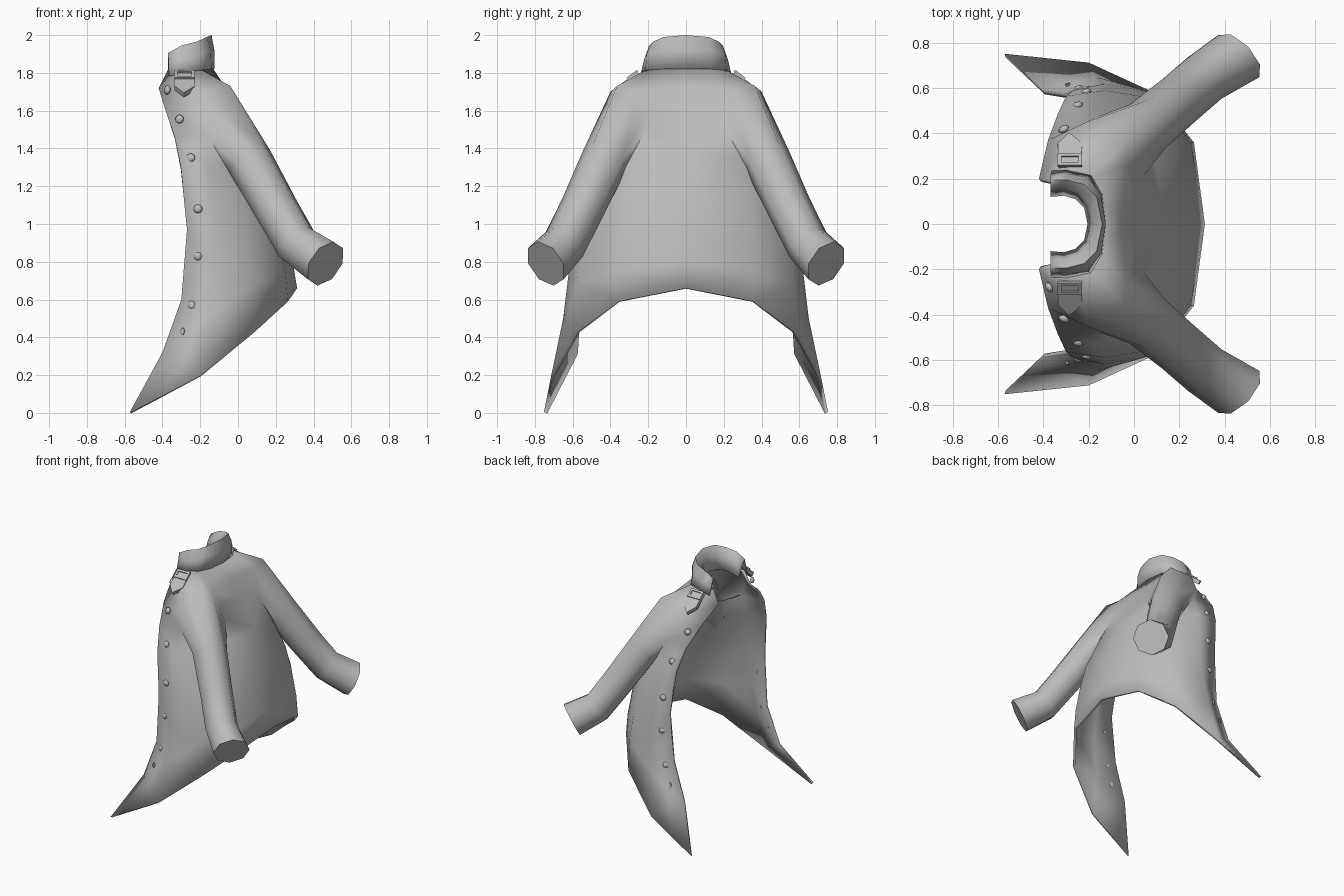
import bpy, bmesh, math
from mathutils import Vector

if "Cube" in bpy.data.objects:
    bpy.data.objects.remove(bpy.data.objects["Cube"])

cloth = bpy.data.materials.new("grey_cloth")
cloth.diffuse_color = (0.5, 0.5, 0.5, 1)
cloth.use_nodes = True
cloth.node_tree.nodes["Principled BSDF"].inputs["Base Color"].default_value = cloth.diffuse_color


def finish(name, bm, thick=0, angle=50, recalc=True, mirror=True):
    """Store the half mesh, mirror it across the coat and thicken it inwards."""
    if recalc:
        bmesh.ops.recalc_face_normals(bm, faces=bm.faces)
    me = bpy.data.meshes.new(name)
    bm.to_mesh(me)
    bm.free()
    ob = bpy.data.objects.new(name, me)
    bpy.context.collection.objects.link(ob)
    me.materials.append(cloth)
    if mirror:
        m = ob.modifiers.new("mirror", 'MIRROR')
        m.use_axis = (False, True, False)
        m.merge_threshold = 0.002
    if thick:
        s = ob.modifiers.new("thickness", 'SOLIDIFY')
        s.thickness, s.offset = thick, -1
    bpy.context.view_layer.objects.active = ob
    ob.select_set(True)
    bpy.ops.object.shade_smooth_by_angle(angle=math.radians(angle))
    ob.select_set(False)
    return ob


def sheet(bm, rows, skip=()):
    """Skin a grid of points, from the centre back round to the front edge."""
    grid = [[bm.verts.new(p) for p in r] for r in rows]
    for k, (a, b) in enumerate(zip(grid, grid[1:])):
        for i in range(len(a) - 1):
            if (k, i) not in skip:
                bm.faces.new((a[i], a[i + 1], b[i + 1], b[i]))
    return grid


def face_out(bm):
    """Turn all faces so the centre back points backwards."""
    bmesh.ops.recalc_face_normals(bm, faces=bm.faces)
    bm.faces.ensure_lookup_table()
    if bm.faces[0].normal.x < 0:
        bmesh.ops.reverse_faces(bm, faces=bm.faces)


# coat body from hem to neckline, with an armhole left open at the shoulder
bm = bmesh.new()
g = sheet(bm, [
    [(.313, 0, .66), (.265, .36, .59), (.09, .58, .43), (-.20, .713, .20), (-.572, .752, .005)],
    [(.29, 0, .80), (.25, .36, .75), (.08, .58, .68), (-.17, .65, .50), (-.40, .59, .32)],
    [(.25, 0, 1.0), (.215, .35, .95), (.06, .56, .87), (-.13, .62, .75), (-.30, .575, .60)],
    [(.21, 0, 1.15), (.18, .33, 1.12), (.04, .49, 1.08), (-.13, .59, 1.03), (-.27, .59, .97)],
    [(.14, 0, 1.37), (.10, .26, 1.36), (-.01, .40, 1.32), (-.16, .53, 1.31), (-.30, .565, 1.29)],
    [(.08, 0, 1.49), (.04, .21, 1.50), (-.05, .36, 1.43), (-.16, .475, 1.47), (-.335, .49, 1.46)],
    [(.02, 0, 1.59), (.00, .21, 1.60), (-.09, .33, 1.56), (-.21, .45, 1.58), (-.38, .37, 1.59)],
    [(-.06, 0, 1.715), (-.035, .26, 1.70), (-.04, .365, 1.73), (-.21, .40, 1.70), (-.42, .20, 1.72)],
    [(-.14, 0, 1.835), (-.16, .12, 1.835), (-.2, .205, 1.82), (-.29, .225, 1.81), (-.37, .19, 1.82)],
], skip={(5, 1), (5, 2), (6, 1), (6, 2)})

# sleeve: grown from the armhole through rings of (centre, direction, radius)
SIDES = 8
loops = [[g[7][2], g[7][1], g[6][1], g[5][1], g[5][2], g[5][3], g[6][3], g[7][3]]]
bm.verts.remove(g[6][2])
for c, d, r in [((.06, .432, 1.335), (.44, .38, -.78), .125),
                ((.2, .548, 1.085), (.45, .38, -.78), .118),
                ((.312, .645, .892), (.6, .5, -.62), .118),
                ((.463, .742, .79), (.64, .62, -.45), .13)]:
    c, d = Vector(c), Vector(d).normalized()
    u = (Vector((0, 0, 1)) - d * d.z).normalized()
    w = d.cross(u)
    loops.append([bm.verts.new(c + r * (math.cos(t) * u + math.sin(t) * w))
                  for t in (math.tau * i / SIDES for i in range(SIDES))])
for a, b in zip(loops, loops[1:]):
    for i in range(SIDES):
        j = (i + 1) % SIDES
        bm.faces.new((a[i], a[j], b[j], b[i]))
bm.faces.new(loops[-1])
face_out(bm)
finish("coat_body_and_sleeves", bm, 0.02, angle=62, recalc=False)

# standing collar with a thick inner side
bm = bmesh.new()
sheet(bm, [
    [(-.125, 0, 1.82), (-.14, .13, 1.82), (-.19, .215, 1.815), (-.3, .24, 1.795), (-.365, .235, 1.785)],
    [(-.125, 0, 1.92), (-.145, .13, 1.92), (-.205, .208, 1.90), (-.3, .222, 1.87), (-.368, .215, 1.84)],
    [(-.14, 0, 2.0), (-.165, .12, 1.99), (-.22, .175, 1.965), (-.3, .195, 1.945), (-.37, .195, 1.905)],
    [(-.18, 0, 1.96), (-.2, .09, 1.95), (-.245, .14, 1.93), (-.31, .16, 1.90), (-.37, .16, 1.87)],
    [(-.205, 0, 1.84), (-.22, .07, 1.83), (-.26, .11, 1.82), (-.31, .125, 1.80), (-.37, .12, 1.79)],
])
face_out(bm)
finish("collar", bm, 0.008, recalc=False)


def add_button(bm, p, out):
    """Flat domed button at p, facing out."""
    rot = Vector(out).to_track_quat('Z', 'Y')
    for v in bmesh.ops.create_uvsphere(bm, u_segments=8, v_segments=5, radius=.025)["verts"]:
        v.co = rot @ Vector((v.co.x, v.co.y, v.co.z * .6)) + Vector(p)


# buttons down both front edges, and a single one at the throat
bm = bmesh.new()
for p, out in [((-.31, .42, 1.555), (-.45, .85, .25)), ((-.25, .525, 1.35), (-.3, .93, .2)),
               ((-.212, .583, 1.08), (-.25, .96, .05)), ((-.212, .595, .83), (-.3, .95, .05)),
               ((-.245, .597, .57), (-.4, .9, .1))]:
    add_button(bm, p, out)
finish("buttons", bm)
bm = bmesh.new()
add_button(bm, (-.375, -.28, 1.71), (-.85, -.5, .1))
finish("throat_button", bm, mirror=False)

# buttonhole near the tail, showing on both sides of the cloth
bm = bmesh.new()
bmesh.ops.create_cone(bm, cap_ends=True, segments=8, radius1=.02, radius2=.02, depth=.03)
rot = Vector((-.3, .95, .1)).to_track_quat('Z', 'Y')
for v in bm.verts:
    v.co = rot @ Vector((v.co.x * .5, v.co.y, v.co.z)) + Vector((-.29, .607, .43))
finish("buttonhole", bm)

# shoulder strap: pointed tab with a square buckle, laid on the shoulder slope
side = Vector((1, 0, 0))
along = Vector((0, .78, -.6)).normalized()
up = side.cross(along).normalized()
if up.z < 0:
    up = -up
base = Vector((-.287, .258, 1.80))


def plate(bm, outline, low, high):
    """Flat slab with the given (across, along) outline."""
    at = lambda s, l, h: bm.verts.new(base + side * s + along * l + up * h)
    a = [at(s, l, low) for s, l in outline]
    b = [at(s, l, high) for s, l in outline]
    bm.faces.new(a)
    bm.faces.new(b)
    for i in range(len(a)):
        j = (i + 1) % len(a)
        bm.faces.new((a[i], a[j], b[j], b[i]))


def box(s0, s1, l0, l1):
    return [(s0, l0), (s1, l0), (s1, l1), (s0, l1)]


bm = bmesh.new()
plate(bm, [(-.045, 0), (.05, 0), (.06, .12), (0, .18), (-.05, .12)], -.025, .006)
finish("shoulder_tab", bm, angle=30)
bm = bmesh.new()
for b in (box(-.05, .058, -.008, .008), box(-.05, .058, .044, .06),
          box(-.05, -.034, .008, .044), box(.042, .058, .008, .044)):
    plate(bm, b, 0, .014)
finish("shoulder_buckle", bm, angle=30)
